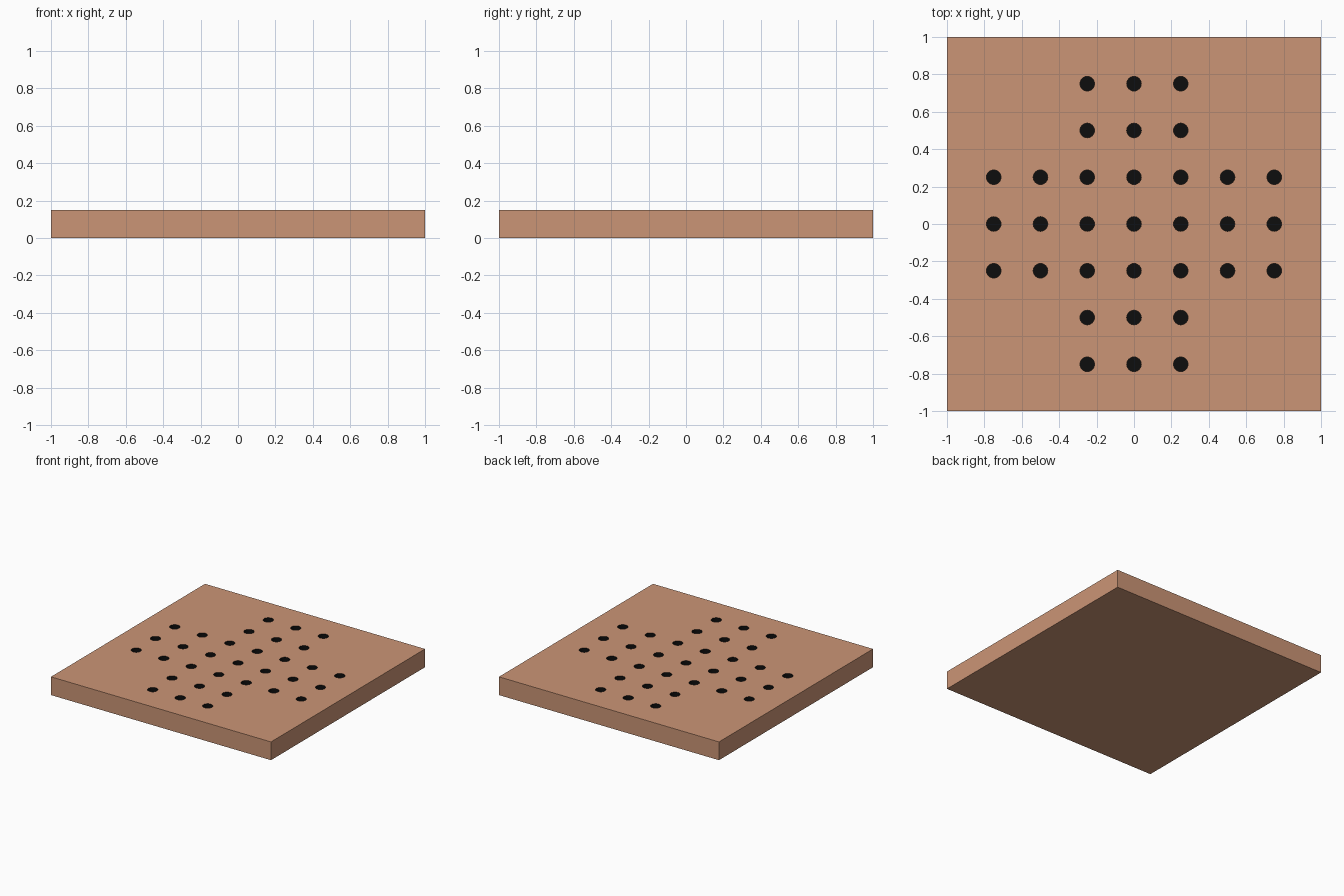
import bpy, bmesh
from mathutils import Matrix

if "Cube" in bpy.data.objects:
    bpy.data.objects.remove(bpy.data.objects["Cube"])

THICK, RADIUS, DEPTH, STEP = 0.15, 0.039, 0.05, 0.25


def material(name, rgb):
    m = bpy.data.materials.new(name)
    m.diffuse_color = (*rgb, 1)
    m.use_nodes = True
    m.node_tree.nodes["Principled BSDF"].inputs["Base Color"].default_value = m.diffuse_color
    return m


mats = [material("warm_wood", (0.6, 0.3, 0.18)),
        material("dark_hole", (0.004, 0.004, 0.004))]


def make_object(name, bm):
    mesh = bpy.data.meshes.new(name)
    bm.to_mesh(mesh)
    bm.free()
    for m in mats:
        mesh.materials.append(m)
    ob = bpy.data.objects.new(name, mesh)
    bpy.context.collection.objects.link(ob)
    return ob


# Square board
bm = bmesh.new()
bmesh.ops.create_cube(bm, size=1, matrix=Matrix.Translation((0, 0, THICK / 2))
                      @ Matrix.Diagonal((2, 2, THICK, 1)))
board = make_object("board", bm)

# Peg holes: 7 x 7 grid without its 2 x 2 corners
bm = bmesh.new()
for i in range(-3, 4):
    for j in range(-3, 4):
        if min(abs(i), abs(j)) <= 1:
            bmesh.ops.create_cone(
                bm, cap_ends=True, segments=32, radius1=RADIUS, radius2=RADIUS,
                depth=2 * DEPTH, matrix=Matrix.Translation((i * STEP, j * STEP, THICK)))
for f in bm.faces:
    f.material_index = 1
    f.smooth = len(f.verts) == 4
cutter = make_object("peg_hole_cutter", bm)

# Sink the holes into the board
mod = board.modifiers.new("peg_holes", 'BOOLEAN')
mod.operation = 'DIFFERENCE'
mod.solver = 'EXACT'
mod.object = cutter
bpy.context.view_layer.objects.active = board
board.select_set(True)
bpy.ops.object.modifier_apply(modifier=mod.name)
bpy.data.objects.remove(cutter, do_unlink=True)
bpy.ops.object.shade_smooth_by_angle()
